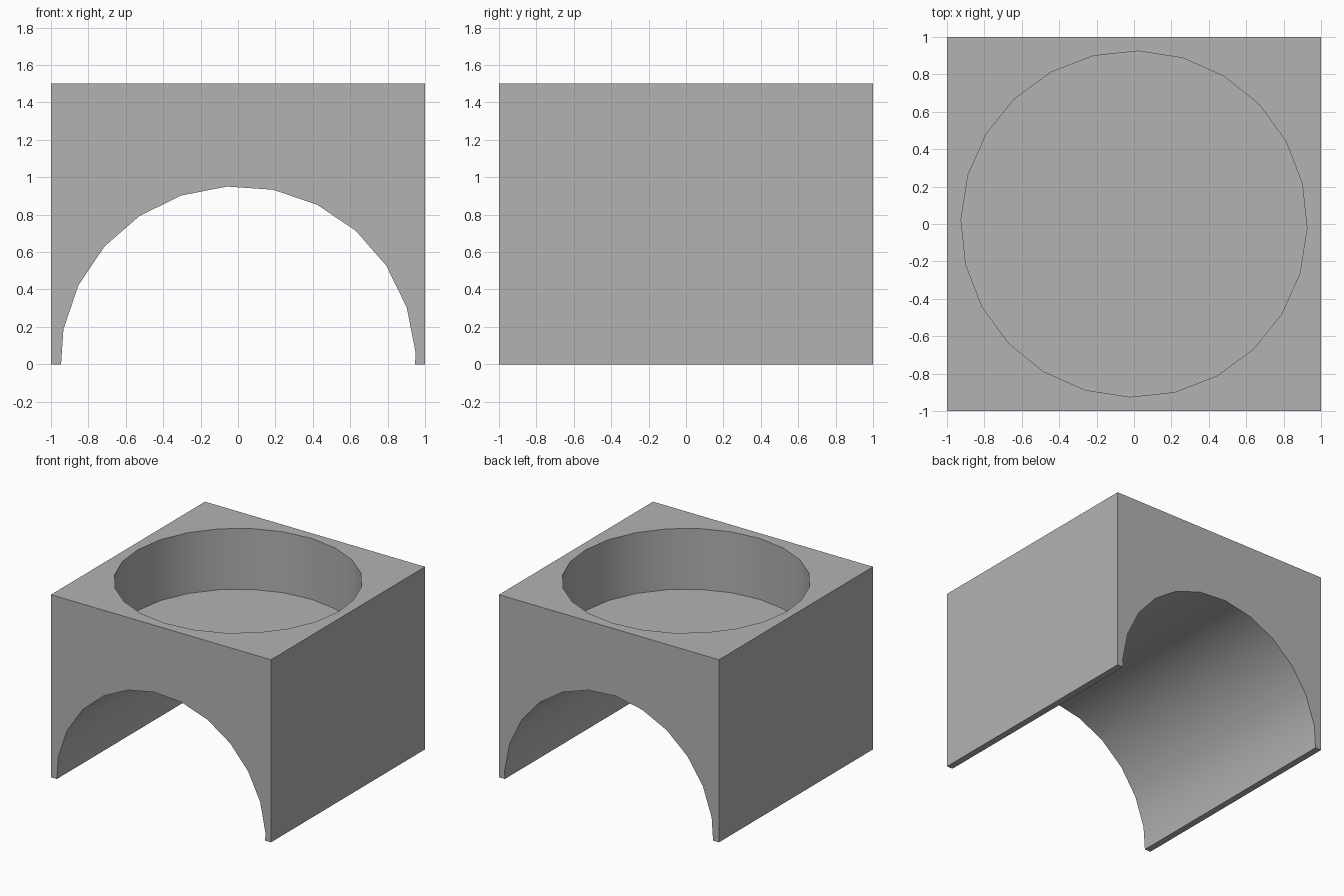
import bpy
from math import radians

old = bpy.data.objects.get("Cube")
if old:
    bpy.data.objects.remove(old, do_unlink=True)

grey = bpy.data.materials.new("light_grey")
grey.use_nodes = True
grey.diffuse_color = (0.45, 0.45, 0.45, 1)
grey.node_tree.nodes["Principled BSDF"].inputs["Base Color"].default_value = (0.45, 0.45, 0.45, 1)


def cutter(name, radius, depth, location, rotation):
    """24-sided cylinder used to carve the block."""
    bpy.ops.mesh.primitive_cylinder_add(
        vertices=24, radius=radius, depth=depth, location=location,
        rotation=[radians(a) for a in rotation])
    obj = bpy.context.object
    obj.name = name
    obj.hide_render = True
    obj.data.materials.append(grey)
    return obj


# Solid block
bpy.ops.mesh.primitive_cube_add(size=2, location=(0, 0, 0.75))
block = bpy.context.object
block.name = "arched_block"
block.scale.z = 0.75
bpy.ops.object.transform_apply(location=True, rotation=True, scale=True)
block.data.materials.append(grey)

# Arch running front to back, and round pocket sunk into the top
cutters = [
    cutter("arch_cutter", 0.952, 3, (0, 0, 0), (90, -3.6, 0)),
    cutter("pocket_cutter", 0.925, 1, (0, 0, 1.5), (0, 0, -1.4)),
]
bpy.ops.object.select_all(action="DESELECT")
block.select_set(True)
bpy.context.view_layer.objects.active = block
for tool in cutters:
    mod = block.modifiers.new(tool.name, "BOOLEAN")
    mod.operation = "DIFFERENCE"
    mod.solver = "EXACT"
    mod.object = tool
    bpy.ops.object.modifier_apply(modifier=mod.name)
    bpy.data.objects.remove(tool, do_unlink=True)

# Smooth curved walls, crisp rims
bpy.ops.object.shade_smooth_by_angle(angle=radians(30))
